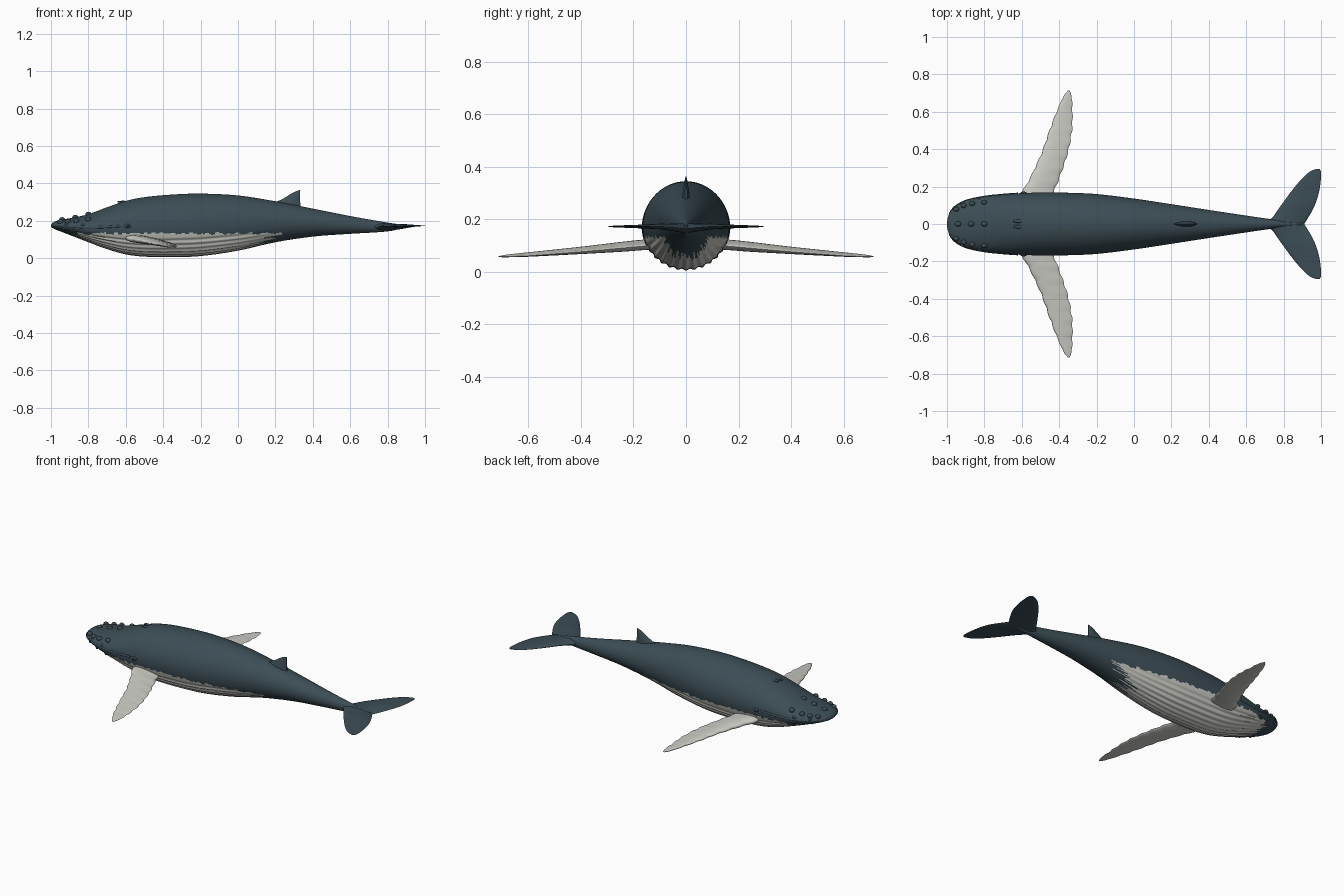
import bpy, bmesh, math, random
from mathutils import Vector

if "Cube" in bpy.data.objects:
    bpy.data.objects.remove(bpy.data.objects["Cube"])

random.seed(4)


def material(name, rgb):
    m = bpy.data.materials.new(name)
    m.diffuse_color = (*rgb, 1)
    m.use_nodes = True
    m.node_tree.nodes["Principled BSDF"].inputs["Base Color"].default_value = m.diffuse_color
    return m


SLATE = material("slate skin", (0.045, 0.075, 0.092))
PALE = material("pale underside", (0.60, 0.60, 0.56))
BLACK = material("eye black", (0.008, 0.01, 0.012))

# Body stations: x, top z, bottom z, half width
STATIONS = [(-1.0, .178, .168, .012), (-.99, .19, .16, .052), (-.96, .202, .147, .092),
            (-.9, .213, .124, .125), (-.8, .235, .085, .147), (-.7, .272, .048, .158),
            (-.6, .306, .02, .165), (-.5, .326, .008, .168), (-.35, .34, .005, .167),
            (-.2, .345, .011, .160), (0, .335, .04, .136), (.2, .304, .085, .106),
            (.4, .265, .115, .075), (.6, .225, .13, .045), (.74, .2, .138, .025),
            (.82, .187, .146, .016), (.9, .176, .165, .005)]


def sample(pts, x):
    """Smooth interpolation through rows whose first value is the parameter."""
    n = len(pts)
    i = max(k for k in range(n - 1) if pts[k][0] <= x or k == 0)
    a, b = pts[i], pts[i + 1]
    p, q = pts[max(i - 1, 0)], pts[min(i + 2, n - 1)]
    h = b[0] - a[0]
    t = (x - a[0]) / h
    out = []
    for k in range(1, len(a)):
        m0 = (b[k] - p[k]) / (b[0] - p[0]) * h
        m1 = (q[k] - a[k]) / (q[0] - a[0]) * h
        out.append((2*t**3 - 3*t*t + 1) * a[k] + (t**3 - 2*t*t + t) * m0
                   + (3*t*t - 2*t**3) * b[k] + (t**3 - t*t) * m1)
    return out


def on_body(x, ang, lift=0.0):
    """Skin point; ang is 0 on the +y side and pi/2 on the back."""
    top, bot, w = sample(STATIONS, x)
    return Vector((x, math.cos(ang) * (w + lift),
                   (top + bot) / 2 + math.sin(ang) * ((top - bot) / 2 + lift)))


def finish(name, bm, mats, angle=40):
    bmesh.ops.recalc_face_normals(bm, faces=bm.faces)
    me = bpy.data.meshes.new(name)
    bm.to_mesh(me)
    bm.free()
    for m in mats:
        me.materials.append(m)
    ob = bpy.data.objects.new(name, me)
    bpy.context.collection.objects.link(ob)
    bpy.ops.object.select_all(action='DESELECT')
    ob.select_set(True)
    bpy.context.view_layer.objects.active = ob
    bpy.ops.object.shade_smooth_by_angle(angle=math.radians(angle))
    return ob


def loft(rings):
    bm = bmesh.new()
    vs = [[bm.verts.new(p) for p in r] for r in rings]
    n = len(rings[0])
    for a, b in zip(vs, vs[1:]):
        for j in range(n):
            bm.faces.new((a[j], a[(j + 1) % n], b[(j + 1) % n], b[j]))
    bm.faces.new(vs[0])
    bm.faces.new(vs[-1])
    return bm


# Body with throat pleats
SIDES, RINGS = 160, 180
rings = []
for i in range(RINGS + 1):
    u = i / RINGS
    x = -1 + 1.9 * (u if u > .1 else u * (.4 + 6 * u))
    fade = max(0, min(1, (x + .9) / .15, (.2 - x) / .3))
    ring = []
    for j in range(SIDES):
        a = 2 * math.pi * j / SIDES
        below = max(0, min(1, (-math.sin(a) - .3) / .2))
        ring.append(on_body(x, a, -.007 * fade * below * (.5 - .5 * math.cos(a * 32))))
    rings.append(ring)
bm = loft(rings)

# Pale belly with a ragged edge
jag = [random.uniform(-1, 1) for _ in range(SIDES + 1)]
step = [random.uniform(-1, 1) for _ in range(400)]
for f in bm.faces:
    c = f.calc_center_median()
    top, bot, w = sample(STATIONS, c.x)
    ang = math.atan2((c.z - (top + bot) / 2) / (top - bot), c.y / (2 * w))
    k = int((ang + math.pi) / (2 * math.pi) * SIDES)
    edge = .132 + .006 * step[int((c.x + 1) * 50)]
    back = .04 + 2.0 * max(0, c.z - .045) + .05 * jag[k]
    front = -.87 + .03 * jag[(k * 7) % SIDES]
    f.material_index = int(c.z < edge and front < c.x < min(back, .25 + .03 * jag[k]))
finish("body", bm, [SLATE, PALE], 50)

# Pectoral flippers: y, leading x, trailing x, centre z, half thickness
FLIPPER = [(.09, -.60, -.45, .106, .022), (.16, -.598, -.433, .102, .022),
           (.24, -.555, -.402, .095, .021), (.375, -.492, -.356, .083, .016),
           (.5, -.448, -.332, .073, .012), (.62, -.402, -.33, .064, .008),
           (.69, -.372, -.335, .060, .005), (.714, -.353, -.345, .058, .002)]
for side, label in ((1, "left"), (-1, "right")):
    rings = []
    for i in range(73):
        y = .09 + .624 * i / 72
        lead, trail, z, h = sample(FLIPPER, y)
        amp = min(1, (.714 - y) / .1)
        lead -= .006 * amp * abs(math.sin(y * 42))
        trail += .003 * amp * math.sin(y * 90)
        ring = []
        for j in range(24):
            a = 2 * math.pi * j / 24
            s = .5 - .5 * math.cos(a)
            ring.append((lead + (trail - lead) * s, side * y,
                         z + .008 * amp * (.5 - s) + h * math.sin(a) * (1.15 - .6 * s)))
        rings.append(ring)
    finish(label + "_flipper", loft(rings), [PALE], 60)

# Tail flukes: y, leading x, trailing x, half thickness
FLUKE = [(0, .70, .91, .022), (.035, .74, .932, .017), (.08, .772, .957, .013),
         (.13, .808, .978, .010), (.19, .853, .993, .007), (.24, .896, .999, .005),
         (.28, .94, 1.0, .003), (.295, .975, .992, .0015)]
rings = []
for i in range(-36, 37):
    y = .295 * i / 36
    lead, trail, h = sample(FLUKE, abs(y))
    ring = []
    for j in range(20):
        a = 2 * math.pi * j / 20
        s = .5 - .5 * math.cos(a)
        ring.append((lead + (trail - lead) * s, y,
                     .166 + .007 * min(1, abs(y) / .1) + h * math.sin(a) * (1.2 - .7 * s)))
    rings.append(ring)
finish("tail_flukes", loft(rings), [SLATE], 60)

# Dorsal fin: z, front x, back x, half thickness
FIN = [(.26, .15, .335, .018), (.295, .195, .333, .014), (.32, .245, .331, .010),
       (.345, .285, .331, .006), (.357, .308, .332, .003), (.363, .326, .333, .001)]
rings = []
for i in range(21):
    z = .26 + .103 * i / 20
    f, b, h = sample(FIN, z)
    prof = [(0, 0), (.25, .55), (.55, .95), (.8, .9), (1, .25)]
    half = [(f + (b - f) * s, h * t, z) for s, t in prof]
    rings.append(half + [(x, -y, zz) for x, y, zz in reversed(half[1:])])
finish("dorsal_fin", loft(rings), [SLATE], 35)


def bumps(name, spots, mat):
    """Ellipsoids given as (centre, size)."""
    bm = bmesh.new()
    for c, size in spots:
        made = bmesh.ops.create_uvsphere(bm, u_segments=14, v_segments=8, radius=1)
        for v in made["verts"]:
            v.co = Vector(c) + Vector([v.co[k] * size[k] for k in range(3)])
    return finish(name, bm, [mat], 60)


# Head knobs in a middle row and along each jaw
knobs = [(on_body(x, math.pi / 2), (.017, .014, .013)) for x in (-.94, -.87, -.80)]
for x, d in ((-.95, 38), (-.91, 36), (-.865, 36), (-.80, 38), (-.83, 14), (-.92, 14)):
    for a in (d, 180 - d):
        r = .016 if d > 20 else .009
        knobs.append((on_body(x, math.radians(a)), (r, r * .85, r * .9)))
for x in (-.93, -.87, -.8):
    for a in (-22, 202):
        knobs.append((on_body(x, math.radians(a)), (.008, .007, .007)))
bumps("head_knobs", knobs, SLATE)

# Blowholes, eyelids and eyes
bumps("blowholes", [(on_body(-.615, math.pi / 2 + s * .09), (.032, .009, .006))
                    for s in (-1, 1)], SLATE)
eye_angles = (math.radians(3), math.radians(177))
bumps("eyelids", [(on_body(-.59, a), (.018, .007, .011)) for a in eye_angles], SLATE)
bumps("eyes", [(on_body(-.59, a, .004), (.008, .005, .006)) for a in eye_angles], BLACK)

# Lip ridge wrapping from cheek to cheek
path = [(-.62 - .37 * math.sin(math.pi / 2 * i / 24)) for i in range(25)]
for flip, label in ((1, "left"), (-1, "right")):
    rings = []
    for x in path:
        p = on_body(x, math.radians(1 + 8 * (x + 1)))
        rings.append([(p.x, flip * (p.y + .004 * math.cos(k * math.pi / 4)),
                       p.z + .006 * math.sin(k * math.pi / 4)) for k in range(8)])
    finish(label + "_lip", loft(rings), [SLATE], 60)
